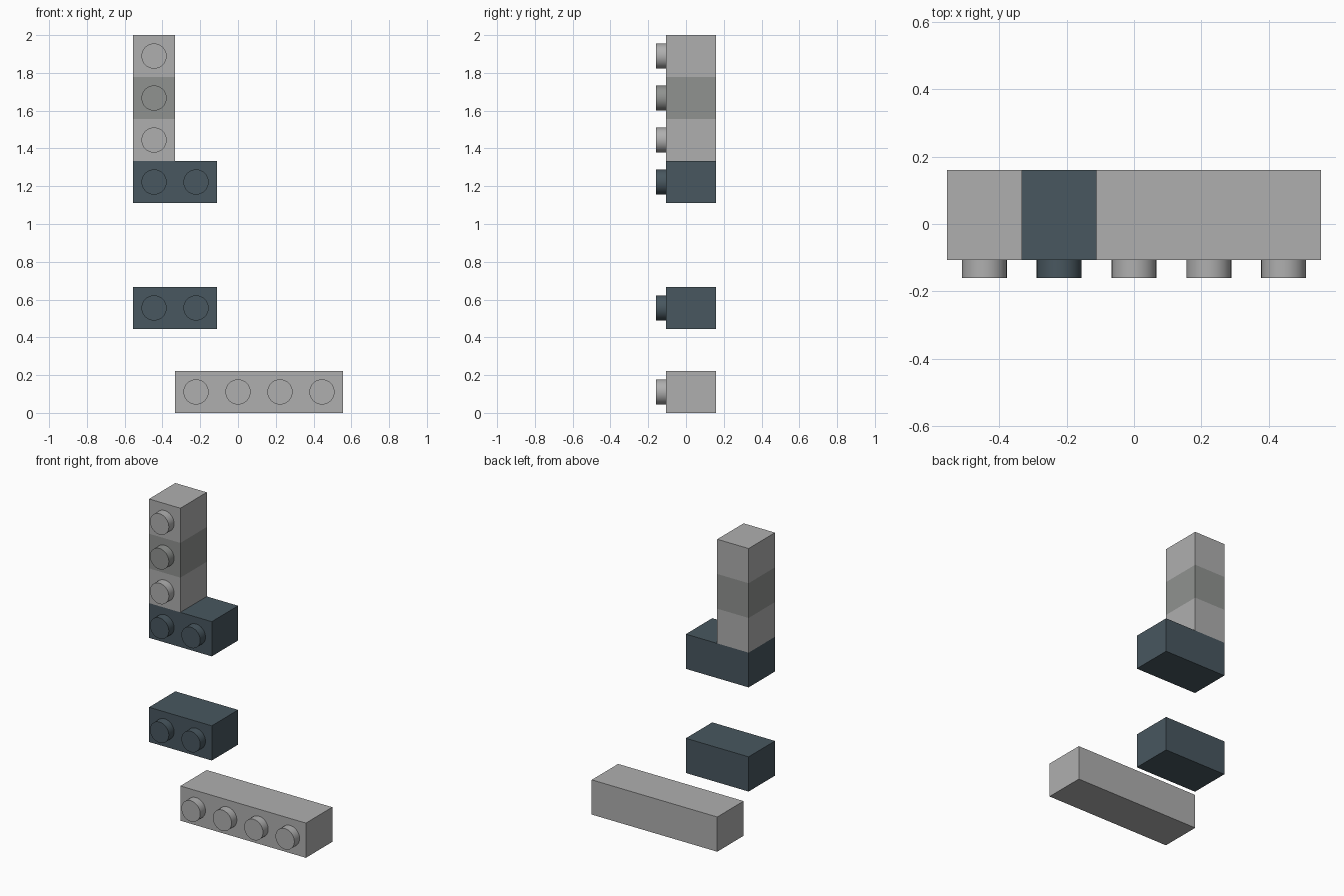
import bpy
import bmesh
import math
from mathutils import Matrix, Vector

if "Cube" in bpy.data.objects:
    bpy.data.objects.remove(bpy.data.objects["Cube"])

U = 2 / 9                      # one stud pitch
FRONT, BACK, STUD_FRONT = -0.1067, 0.16, -0.16
STUD_R = 0.0667


def material(name, rgb):
    mat = bpy.data.materials.new(name)
    mat.diffuse_color = (*rgb, 1)
    mat.use_nodes = True
    mat.node_tree.nodes["Principled BSDF"].inputs["Base Color"].default_value = mat.diffuse_color
    return mat


slate = material("dark_slate", (0.065, 0.095, 0.115))
mid_grey = material("mid_grey", (0.28, 0.29, 0.28))
light_grey = material("light_grey", (0.43, 0.43, 0.43))


def brick(name, x0, z0, studs, mat):
    """Solid block with a row of forward-facing studs; x0 and z0 in stud units."""
    bm = bmesh.new()
    # block body
    size = Vector((studs * U, BACK - FRONT, U))
    centre = Vector(((x0 + studs / 2) * U, (FRONT + BACK) / 2, (z0 + 0.5) * U))
    bmesh.ops.create_cube(bm, size=1, matrix=Matrix.Translation(centre) @ Matrix.Diagonal((*size, 1)))
    # studs on the front face
    for i in range(studs):
        pos = Vector(((x0 + i + 0.5) * U, (FRONT + STUD_FRONT) / 2, centre.z))
        bmesh.ops.create_cone(bm, cap_ends=True, segments=32, radius1=STUD_R, radius2=STUD_R,
                              depth=FRONT - STUD_FRONT,
                              matrix=Matrix.Translation(pos) @ Matrix.Rotation(math.pi / 2, 4, 'X'))
    # remove the hidden stud caps lying against the body
    hidden = [f for f in bm.faces if len(f.verts) > 4 and f.calc_center_median().y > STUD_FRONT + 0.01]
    bmesh.ops.delete(bm, geom=hidden, context='FACES_ONLY')
    mesh = bpy.data.meshes.new(name)
    bm.to_mesh(mesh)
    bm.free()
    mesh.materials.append(mat)
    obj = bpy.data.objects.new(name, mesh)
    bpy.context.collection.objects.link(obj)
    bpy.ops.object.select_all(action='DESELECT')
    obj.select_set(True)
    bpy.context.view_layer.objects.active = obj
    bpy.ops.object.shade_smooth_by_angle(angle=math.radians(30))


# separate lower bricks
brick("bottom_long_brick", -1.5, 0, 4, light_grey)
brick("middle_brick", -2.5, 2, 2, slate)
# column standing on its base brick
brick("column_base_brick", -2.5, 5, 2, slate)
for i, mat in enumerate((light_grey, mid_grey, light_grey)):
    brick(f"column_brick_{i + 1}", -2.5, 6 + i, 1, mat)
